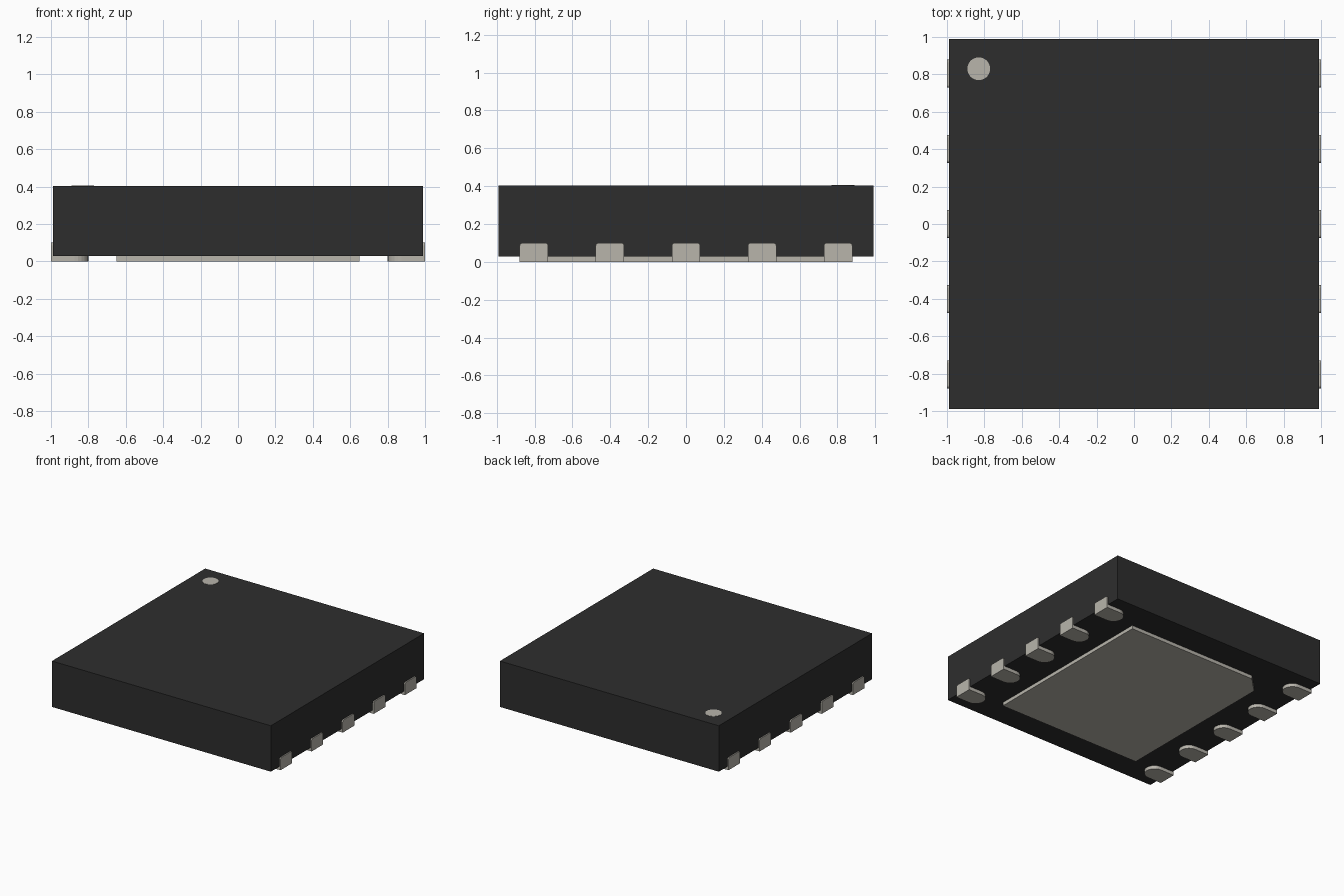
import bpy
import math

cube = bpy.data.objects.get("Cube")
if cube:
    bpy.data.objects.remove(cube, do_unlink=True)


def make_material(name, color):
    mat = bpy.data.materials.new(name)
    mat.use_nodes = True
    mat.diffuse_color = color
    mat.node_tree.nodes["Principled BSDF"].inputs["Base Color"].default_value = color
    return mat


black = make_material("black plastic", (0.027, 0.027, 0.027, 1))
metal = make_material("tin grey", (0.48, 0.46, 0.41, 1))


def extrude(name, outline, depth, mat):
    """Prism from a closed 3D outline, extruded along the depth vector."""
    n = len(outline)
    far = [tuple(a + d for a, d in zip(p, depth)) for p in outline]
    faces = [tuple(reversed(range(n))), tuple(range(n, 2 * n))]
    faces += [(i, (i + 1) % n, (i + 1) % n + n, i + n) for i in range(n)]
    mesh = bpy.data.meshes.new(name)
    mesh.from_pydata(outline + far, [], faces)
    mesh.materials.append(mat)
    obj = bpy.data.objects.new(name, mesh)
    bpy.context.collection.objects.link(obj)
    return obj


def arc(cx, cy, r, start, end, steps):
    angles = [math.radians(start + (end - start) * i / steps) for i in range(steps + 1)]
    return [(cx + r * math.cos(a), cy + r * math.sin(a)) for a in angles]


BODY, BOTTOM, TOP = 0.99, 0.028, 0.403

# Package body
square = [(-BODY, -BODY, BOTTOM), (BODY, -BODY, BOTTOM), (BODY, BODY, BOTTOM), (-BODY, BODY, BOTTOM)]
extrude("body", square, (0, 0, TOP - BOTTOM), black)

# Corner marker on the top
marker = [(x, y, TOP - 0.002) for x, y in arc(-0.83, 0.83, 0.061, 0, 348.75, 31)]
extrude("corner_marker", marker, (0, 0, 0.004), metal)

# Thermal pad with one cut corner
PX, PY, CUT = 0.65, 0.755, 0.13
pad = [(-PX, -PY, 0), (PX, -PY, 0), (PX, PY, 0), (-PX + CUT, PY, 0), (-PX, PY - CUT, 0)]
extrude("thermal_pad", pad, (0, 0, BOTTOM + 0.002), metal)

# Contacts: a round-ended foot below and an upright end plate at the side
HALF, PLATE, ROUND = 0.075, 0.1, 0.015
for row in range(5):
    y = (row - 2) * 0.402
    foot = [(1, -HALF)] + [(1, HALF)] + arc(0.875, 0, HALF, 90, 270, 12)
    end = [(-HALF, 0), (HALF, 0)]
    end += arc(HALF - ROUND, PLATE - ROUND, ROUND, 0, 90, 4)
    end += arc(ROUND - HALF, PLATE - ROUND, ROUND, 90, 180, 4)
    for side, label in ((1, "left"), (-1, "right")):
        base = [(side * px, y + side * py, 0) for px, py in foot]
        extrude(f"{label}_contact_foot_{row + 1}", base, (0, 0, BOTTOM + 0.002), metal)
        inner = [(side * 0.97, y + side * py, pz) for py, pz in end]
        extrude(f"{label}_contact_end_{row + 1}", inner, (side * 0.03, 0, 0), metal)
